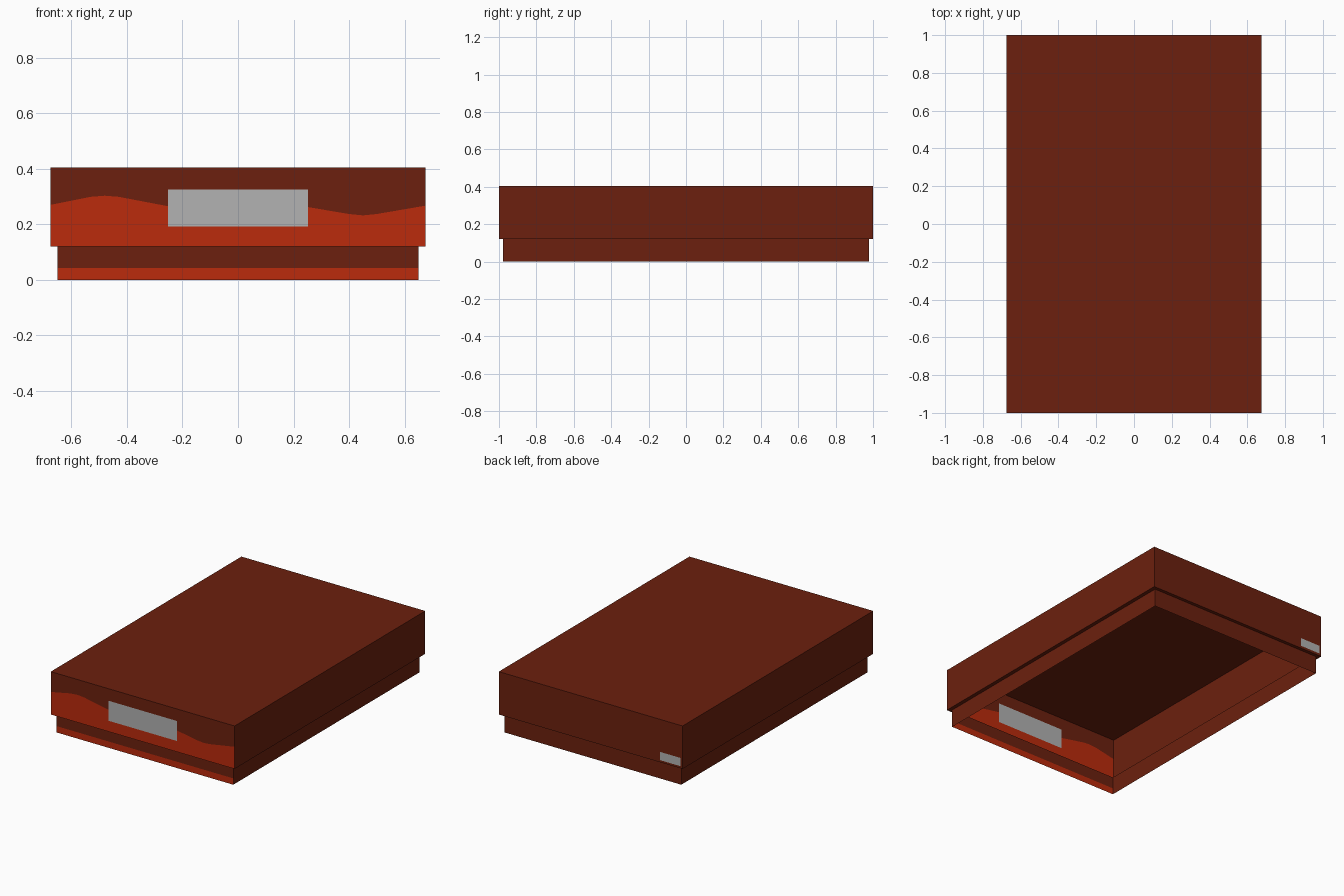
import bpy

old = bpy.data.objects.get("Cube")
if old:
    bpy.data.objects.remove(old, do_unlink=True)


def material(name, rgb):
    m = bpy.data.materials.new(name)
    m.use_nodes = True
    m.diffuse_color = (*rgb, 1)
    m.node_tree.nodes["Principled BSDF"].inputs["Base Color"].default_value = (*rgb, 1)
    return m


BROWN = material("brown card", (0.15, 0.0144, 0.0044))
ORANGE = material("orange print", (0.497, 0.024, 0.0037))
GREY = material("grey label", (0.445, 0.445, 0.445))


def sheet(name, polygons, mat):
    """Thin card made of flat polygons."""
    verts, faces = [], []
    for poly in polygons:
        faces.append(range(len(verts), len(verts) + len(poly)))
        verts += poly
    mesh = bpy.data.meshes.new(name)
    mesh.from_pydata(verts, [], [list(f) for f in faces])
    mesh.materials.append(mat)
    ob = bpy.data.objects.new(name, mesh)
    bpy.context.collection.objects.link(ob)
    return ob


def upright(x0, x1, z0, z1, y):
    return [(x0, y, z0), (x1, y, z0), (x1, y, z1), (x0, y, z1)]


def three_walls(w, d, z0, z1):
    """Right, back and left walls; the front is printed separately."""
    path = [(w, -d), (w, d), (-w, d), (-w, -d)]
    return [[(*a, z0), (*b, z0), (*b, z1), (*a, z1)] for a, b in zip(path, path[1:])]


W, D, RIM, TOP = 0.675, 1.0, 0.12, 0.405       # lid
BW, BD, STRIPE = 0.65, 0.978, 0.042            # base
LX, LZ0, LZ1 = 0.252, 0.192, 0.325             # front label

# Lid: walls and top
lid_top = [(-W, -D, TOP), (W, -D, TOP), (W, D, TOP), (-W, D, TOP)]
sheet("lid", three_walls(W, D, RIM, TOP) + [lid_top], BROWN)

# Lid front: wavy print around the label
wave_left = [(-W, 0.27), (-0.53, 0.299), (-0.48, 0.303), (-0.43, 0.299), (-LX, 0.265)]
wave_right = [(LX, 0.262), (0.4, 0.237), (0.45, 0.232), (0.5, 0.237), (W, 0.267)]
below, above = [], []
for wave in (wave_left, wave_right):
    for (x0, z0), (x1, z1) in zip(wave, wave[1:]):
        below.append([(x0, -D, RIM), (x1, -D, RIM), (x1, -D, z1), (x0, -D, z0)])
        above.append([(x0, -D, z0), (x1, -D, z1), (x1, -D, TOP), (x0, -D, TOP)])
below.append(upright(-LX, LX, RIM, LZ0, -D))
above.append(upright(-LX, LX, LZ1, TOP, -D))
sheet("lid_front_print", below, ORANGE)
sheet("lid_front_upper", above, BROWN)
sheet("front_label", [upright(-LX, LX, LZ0, LZ1, -D)], GREY)

# Small label on the back of the lid
sheet("back_label", [upright(-0.51, -0.66, 0.135, 0.19, D + 0.002)], GREY)

# Base: open frame with a striped front
sheet("base", three_walls(BW, BD, 0, RIM) + [upright(-BW, BW, STRIPE, RIM, -BD)], BROWN)
sheet("base_front_stripe", [upright(-BW, BW, 0, STRIPE, -BD)], ORANGE)

# Narrow ledge joining the lid to the base
outer = [(-W, -D), (W, -D), (W, D), (-W, D)]
inner = [(-BW, -BD), (BW, -BD), (BW, BD), (-BW, BD)]
ledge = []
for i in range(4):
    j = (i + 1) % 4
    ledge.append([(*outer[i], RIM), (*inner[i], RIM), (*inner[j], RIM), (*outer[j], RIM)])
sheet("rim_ledge", ledge, BROWN)
